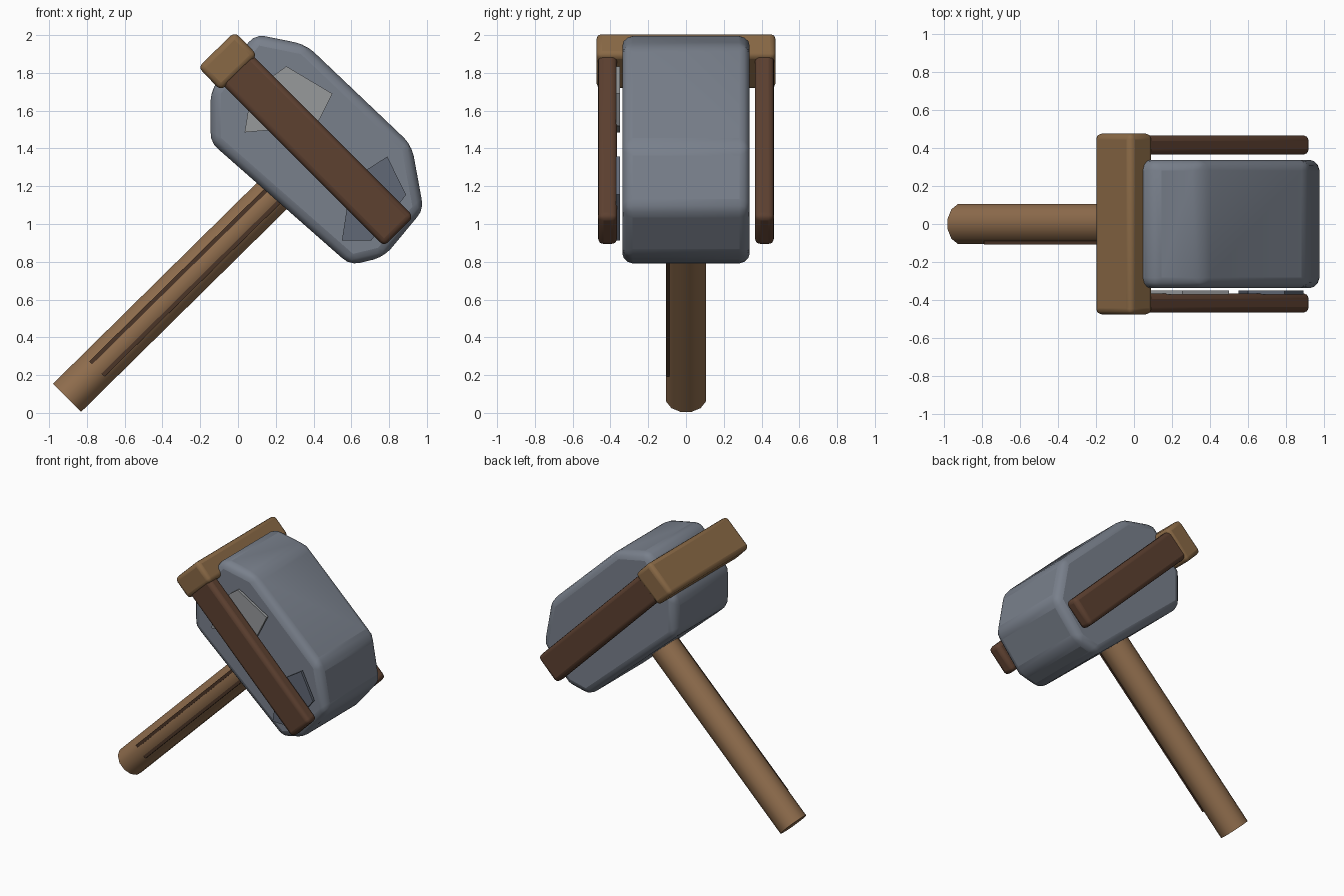
import bpy, bmesh, math
from mathutils import Matrix, Vector

if "Cube" in bpy.data.objects:
    bpy.data.objects.remove(bpy.data.objects["Cube"])


def material(name, rgb):
    m = bpy.data.materials.new(name)
    m.diffuse_color = (*rgb, 1)
    m.use_nodes = True
    m.node_tree.nodes["Principled BSDF"].inputs["Base Color"].default_value = m.diffuse_color
    return m


STONE = material("stone", (0.19, 0.215, 0.26))
PALE = material("pale_stone", (0.31, 0.32, 0.33))
DARK = material("dark_stone", (0.12, 0.14, 0.18))
WOOD = material("wood", (0.28, 0.155, 0.075))
CAPWOOD = material("cap_wood", (0.25, 0.14, 0.06))
GROOVE = material("groove", (0.07, 0.035, 0.02))
LEATHER = material("leather", (0.11, 0.052, 0.03))


def finish(name, bm, mat, bevel=0.0, segments=3):
    bmesh.ops.recalc_face_normals(bm, faces=bm.faces)
    me = bpy.data.meshes.new(name)
    bm.to_mesh(me)
    bm.free()
    me.materials.append(mat)
    ob = bpy.data.objects.new(name, me)
    bpy.context.collection.objects.link(ob)
    if bevel:
        mod = ob.modifiers.new("bevel", "BEVEL")
        mod.width, mod.segments, mod.limit_method = bevel, segments, "NONE"
    bpy.ops.object.select_all(action="DESELECT")
    ob.select_set(True)
    bpy.context.view_layer.objects.active = ob
    bpy.ops.object.shade_smooth_by_angle(angle=math.radians(35))
    return ob


def frame(a, b, y):
    """Matrix whose x axis runs from a to b in the xz plane, centred midway."""
    d = Vector((b[0] - a[0], 0, b[1] - a[1]))
    mid = Vector(((a[0] + b[0]) / 2, y, (a[1] + b[1]) / 2))
    rot = Matrix.Rotation(-math.atan2(d.z, d.x), 4, "Y")
    return Matrix.Translation(mid) @ rot, d.length


def bar(name, a, b, y, depth, width, mat, bevel=0.0):
    m, length = frame(a, b, y)
    bm = bmesh.new()
    bmesh.ops.create_cube(bm, size=1, matrix=m @ Matrix.Diagonal((length, depth, width, 1)))
    return finish(name, bm, mat, bevel)


def slab(name, profile, y0, y1, mat, bevel=0.0):
    bm = bmesh.new()
    face = bm.faces.new([bm.verts.new((x, y0, z)) for x, z in profile])
    ext = bmesh.ops.extrude_face_region(bm, geom=[face])
    moved = [v for v in ext["geom"] if isinstance(v, bmesh.types.BMVert)]
    bmesh.ops.translate(bm, verts=moved, vec=(0, y1 - y0, 0))
    return finish(name, bm, mat, bevel)


# Stone head
slab("head", [(0.09, 2.005), (0.36, 1.95), (0.92, 1.417), (0.982, 1.077),
              (0.773, 0.825), (0.594, 0.782), (-0.145, 1.432), (-0.145, 1.71)],
     -0.337, 0.337, STONE, 0.055)

# Chipped facets on the front of the head
slab("pale_chip", [(0.07, 1.70), (0.256, 1.835), (0.50, 1.69), (0.414, 1.52), (0.035, 1.485)],
     -0.37, -0.35, PALE)
slab("dark_chip", [(0.60, 1.235), (0.79, 1.357), (0.89, 1.155), (0.705, 0.912), (0.55, 0.912)],
     -0.37, -0.35, DARK)

# Twelve-sided handle
m, length = frame((-0.905, 0.08), (0.40, 1.366), 0)
bm = bmesh.new()
bmesh.ops.create_cone(bm, cap_ends=True, segments=12, radius1=0.109, radius2=0.109, depth=length,
                      matrix=m @ Matrix.Rotation(math.pi / 2, 4, "Y")
                      @ Matrix.Rotation(math.pi / 12, 4, "Z"))
finish("handle", bm, WOOD)

# Grain strips along the front of the handle
bar("grain_strip_upper", (-0.78, 0.265), (0.20, 1.23), -0.096, 0.022, 0.022, GROOVE)
bar("grain_strip_lower", (-0.715, 0.20), (0.25, 1.15), -0.096, 0.022, 0.022, GROOVE)

# Cross block over the upper end of the head
bar("cross_block", (-0.151, 1.768), (0.043, 1.956), 0.0, 0.95, 0.172, CAPWOOD, 0.03)

# Side straps
for side, y in (("front", -0.415), ("back", 0.415)):
    bar(side + "_strap", (-0.03, 1.842), (0.852, 0.96), y, 0.102, 0.222, LEATHER, 0.03)
